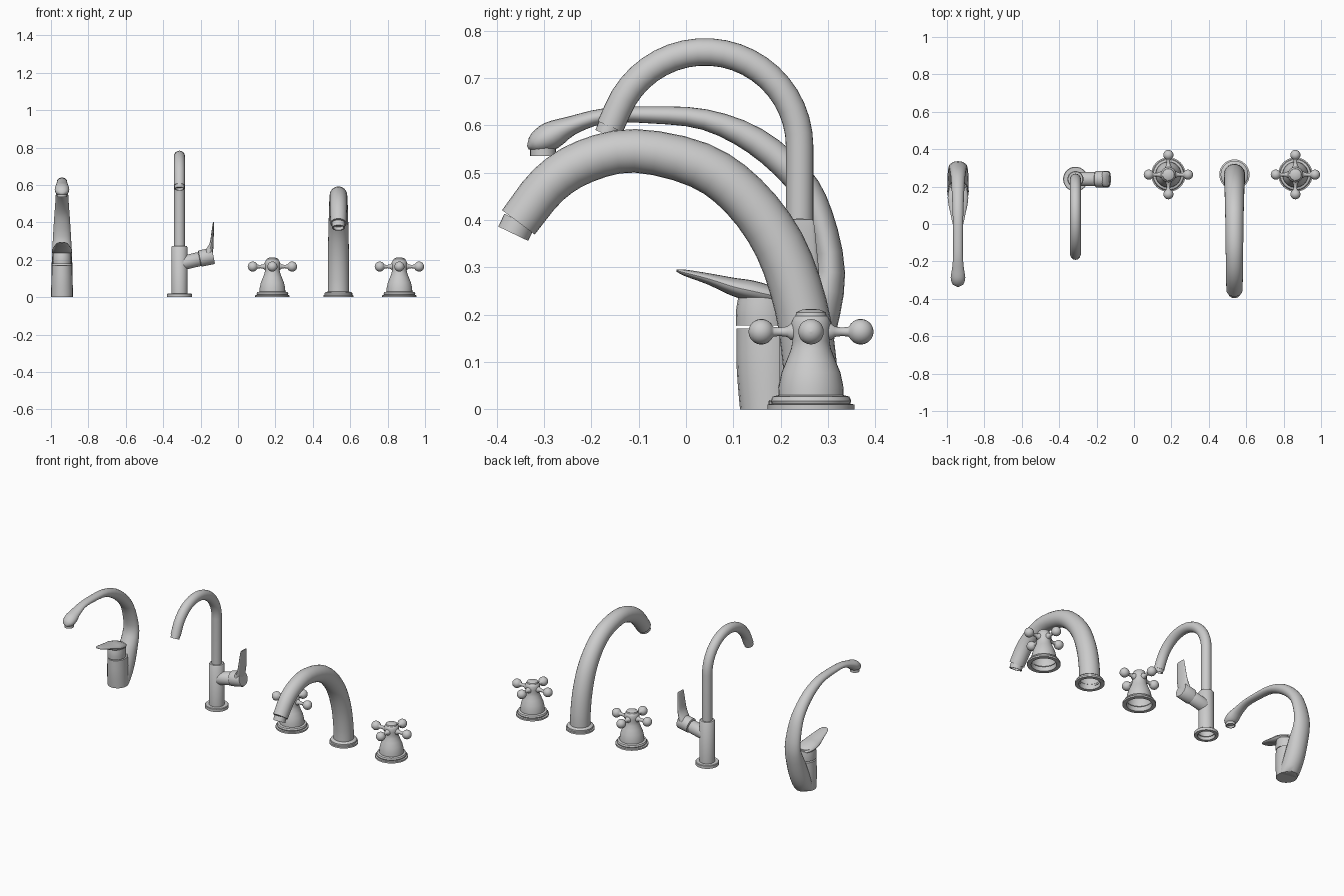
import bpy, bmesh, math
from mathutils import Vector

if "Cube" in bpy.data.objects:
    bpy.data.objects.remove(bpy.data.objects["Cube"])


def finish(name, bm, angle=40):
    bmesh.ops.recalc_face_normals(bm, faces=bm.faces)
    me = bpy.data.meshes.new(name)
    bm.to_mesh(me)
    bm.free()
    me.shade_smooth()
    me.set_sharp_from_angle(angle=math.radians(angle))
    ob = bpy.data.objects.new(name, me)
    bpy.context.collection.objects.link(ob)
    return ob


def skin(bm, rings, cap0, cap1):
    vs = [[bm.verts.new(p) for p in r] for r in rings]
    n = len(vs[0])
    for a, b in zip(vs, vs[1:]):
        for i in range(n):
            j = (i + 1) % n
            bm.faces.new((a[i], a[j], b[j], b[i]))
    if cap0:
        bm.faces.new(vs[0])
    if cap1:
        bm.faces.new(vs[-1])


def lathe(name, origin, axis, profile, n=32, cap0=False, cap1=True):
    """Revolve (radius, height) points around any axis."""
    q = Vector(axis).to_track_quat('Z', 'Y')
    o = Vector(origin)
    bm = bmesh.new()
    skin(bm, [[o + q @ Vector((r * math.cos(2 * math.pi * i / n), r * math.sin(2 * math.pi * i / n), h))
               for i in range(n)] for r, h in profile], cap0, cap1)
    return finish(name, bm)


def spline(pts, steps):
    P = [Vector(p) for p in pts]
    P = [2 * P[0] - P[1]] + P + [2 * P[-1] - P[-2]]
    out = []
    for k in range(1, len(P) - 2):
        a, b, c, d = P[k - 1:k + 3]
        for s in range(steps):
            t = s / steps
            out.append(0.5 * (2 * b + (c - a) * t + (2 * a - 5 * b + 4 * c - d) * t * t
                              + (3 * b - a - 3 * c + d) * t ** 3))
    return out + [P[-2]]


def loft(name, base, pts, along='Y', n=20, steps=3, cap0=True, cap1=True):
    """Elliptical tube; pts = (u, z, half thickness, half width) in a vertical plane."""
    S = spline(pts, steps) if steps > 1 else [Vector(p) for p in pts]
    rings = []
    for k, s in enumerate(S):
        a, b = S[max(k - 1, 0)], S[min(k + 1, len(S) - 1)]
        t = Vector((b[0] - a[0], b[1] - a[1])).normalized()
        ring = []
        for i in range(n):
            f = 2 * math.pi * i / n
            c, w = s[2] * math.cos(f), s[3] * math.sin(f)
            u, z = s[0] - t.y * c, max(0, s[1] + t.x * c)
            ring.append((base + w, u, z) if along == 'Y' else (u, base + w, z))
        rings.append(ring)
    bm = bmesh.new()
    skin(bm, rings, cap0, cap1)
    return finish(name, bm)


def aerator(name, origin, axis, r, h):
    lathe(name, origin, axis, [(r, 0), (r, h), (r * .8, h), (r * .8, h * .4)], 24)


# --- Single-lever faucet with swept, tapered spout ---
AX = -.941
loft("swept_spout", AX, [
    (.185, 0, .045, .056), (.23, .08, .055, .057), (.27, .18, .05, .055),
    (.304, .29, .032, .05), (.28, .41, .03, .043), (.235, .49, .031, .037),
    (.146, .567, .029, .032), (.04, .612, .022, .028), (-.075, .622, .018, .026),
    (-.171, .62, .016, .026), (-.24, .6, .02, .032), (-.285, .578, .03, .039),
    (-.318, .561, .022, .031), (-.334, .553, .004, .008)])
aerator("swept_spout_aerator", (AX, -.302, .565), (0, 0, -1), .027, .03)
loft("swept_body", AX, [(.175, 0, .061, .058), (.172, .09, .065, .057), (.17, .172, .063, .053)])
loft("lever_hub", AX, [(.162, .177, .056, .05), (.162, .21, .056, .05), (.164, .25, .05, .046)])
loft("swept_lever", AX, [
    (.215, .235, .006, .03), (.185, .24, .018, .048), (.14, .25, .022, .055),
    (.1, .259, .019, .05), (.05, .275, .012, .039), (0, .288, .007, .028),
    (-.02, .293, .002, .012)])

# --- Tall gooseneck faucet with side lever ---
BX, BY = -.313, .24
lathe("gooseneck_body", (BX, BY, 0), (0, 0, 1), [
    (.048, .02), (.048, 0), (.066, 0), (.066, .017), (.063, .02), (.043, .02),
    (.043, .268), (.039, .273), (.028, .273)])
arc = [(.04 + .2 * math.cos(math.radians(d)), .555 + .2 * math.sin(math.radians(d)), .029, .029)
       for d in [i * 157 / 20 for i in range(21)]]
loft("gooseneck_pipe", BX, [(BY, .26, .029, .029)] + arc + [(-.16, .597, .029, .029)], n=24, steps=1)
aerator("gooseneck_aerator", (BX, -.159, .6), (0, -.39, -.92), .026, .022)
lathe("side_neck", (-.295, BY, .183), (.97, 0, .23), [(.038, 0), (.038, .088), (.035, .092)], 28)
lathe("side_hub", (-.206, BY, .206), (.97, 0, .2), [
    (.038, 0), (.044, .003), (.044, .07), (.04, .076)], 28, cap0=True)
loft("side_lever", BY, [
    (-.165, .215, .03, .04), (-.152, .25, .02, .042), (-.141, .29, .01, .041),
    (-.136, .34, .007, .036), (-.131, .395, .004, .03), (-.13, .402, .002, .022)], along='X')

# --- Widespread faucet: large arched spout ---
CX, CY = .537, .264
lathe("arched_spout_flange", (CX, CY, 0), (0, 0, 1), [
    (.058, .02), (.06, 0), (.081, 0), (.081, .01), (.074, .012), (.074, .022),
    (.068, .028), (.056, .03)], cap1=False)
loft("arched_spout", CX, [
    (.264, .02, .057, .057), (.261, .1, .057, .057), (.242, .22, .056, .056),
    (.197, .347, .054, .054), (.122, .45, .051, .051), (.028, .516, .049, .049),
    (-.108, .546, .046, .047), (-.213, .524, .046, .046), (-.29, .475, .045, .045),
    (-.354, .395, .043, .043)], n=24, cap0=False)
aerator("arched_spout_aerator", (CX, -.352, .398), (0, -.43, -.9), .035, .03)

# --- Pair of cross handles ---
for side, hx in (("left", .184), ("right", .863)):
    lathe(side + "_handle_bell", (hx, CY, 0), (0, 0, 1), [
        (.066, .025), (.07, 0), (.092, 0), (.092, .01), (.083, .012), (.085, .018),
        (.081, .027), (.069, .03), (.068, .05), (.062, .078), (.051, .105),
        (.042, .128), (.039, .145), (.041, .165), (.041, .185), (.036, .195),
        (.033, .197), (.031, .205), (.018, .211), (.004, .212)])
    for k in range(4):
        d = (math.cos(k * math.pi / 2), math.sin(k * math.pi / 2), 0)
        # arm flowing into its ball end
        ball = [(.027 * math.sin(a), .105 - .027 * math.cos(a))
                for a in [math.radians(v) for v in range(25, 180, 14)]]
        lathe(f"{side}_handle_arm_{k + 1}", (hx, CY, .164), d,
              [(.018, .03), (.017, .043), (.011, .05), (.009, .065), (.01, .078)] + ball + [(.001, .132)], 20)
